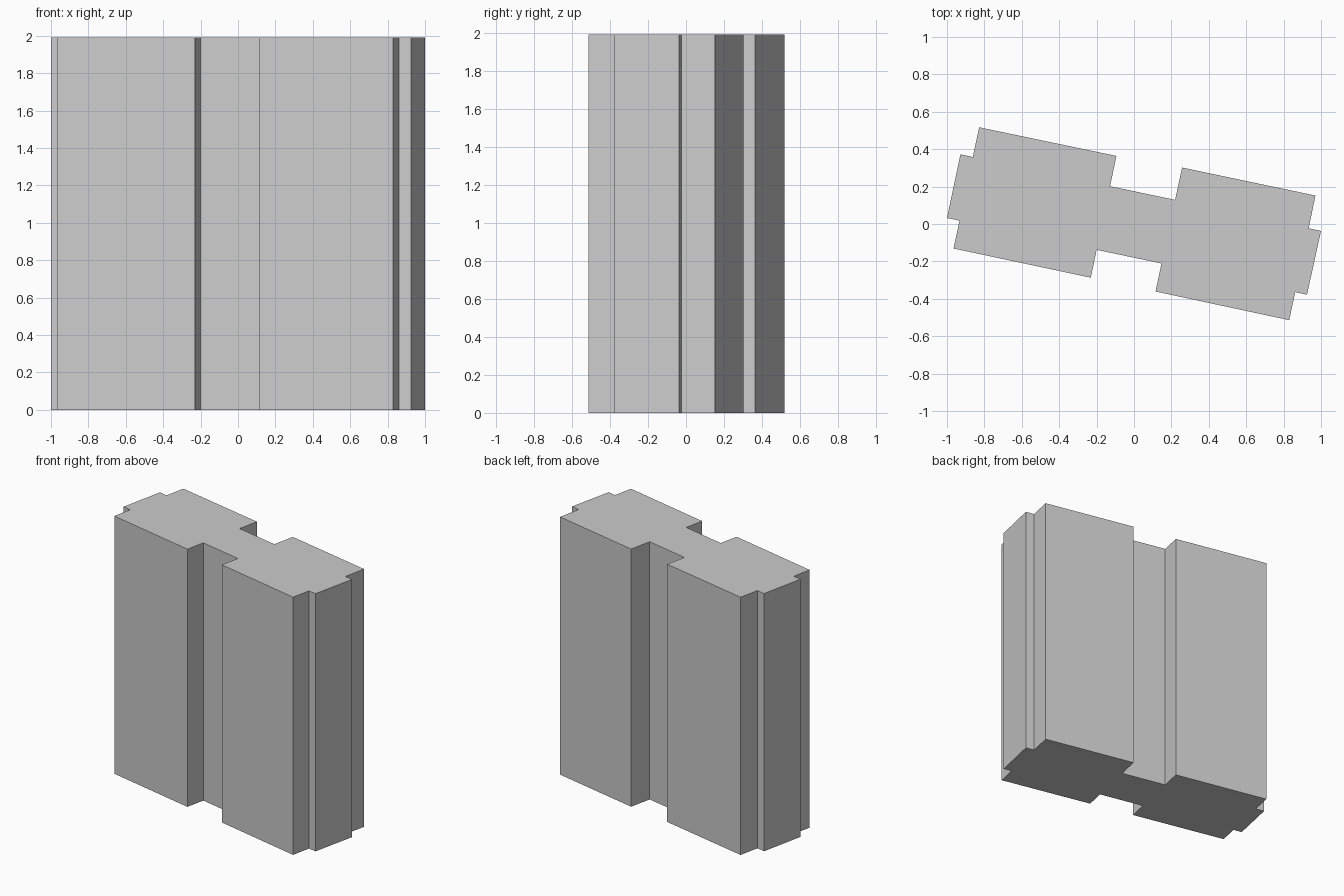
import bpy, bmesh

if "Cube" in bpy.data.objects:
    bpy.data.objects.remove(bpy.data.objects["Cube"])

HEIGHT = 1.99

# Plan outline: long edges with a recess at the middle, and a tab on each end
outline = [
    (-0.828, 0.517), (-0.094, 0.364), (-0.128, 0.202), (0.220, 0.129),
    (0.257, 0.302), (0.970, 0.152), (0.934, -0.023), (1.0, -0.037),
    (0.925, -0.378), (0.862, -0.364), (0.830, -0.514), (0.115, -0.361),
    (0.147, -0.211), (-0.200, -0.138), (-0.231, -0.287), (-0.965, -0.131),
    (-0.933, 0.018), (-1.0, 0.032), (-0.928, 0.373), (-0.862, 0.358),
]


def extruded_block(name, points, height):
    bm = bmesh.new()
    base = bm.faces.new([bm.verts.new((x, y, 0)) for x, y in points])
    result = bmesh.ops.extrude_face_region(bm, geom=[base], use_keep_orig=True)
    top = [v for v in result["geom"] if isinstance(v, bmesh.types.BMVert)]
    bmesh.ops.translate(bm, verts=top, vec=(0, 0, height))
    bmesh.ops.recalc_face_normals(bm, faces=bm.faces)
    mesh = bpy.data.meshes.new(name)
    bm.to_mesh(mesh)
    bm.free()
    obj = bpy.data.objects.new(name, mesh)
    bpy.context.collection.objects.link(obj)
    return obj


# Tower body: one straight flat-faced prism
extruded_block("tower_block", outline, HEIGHT)
